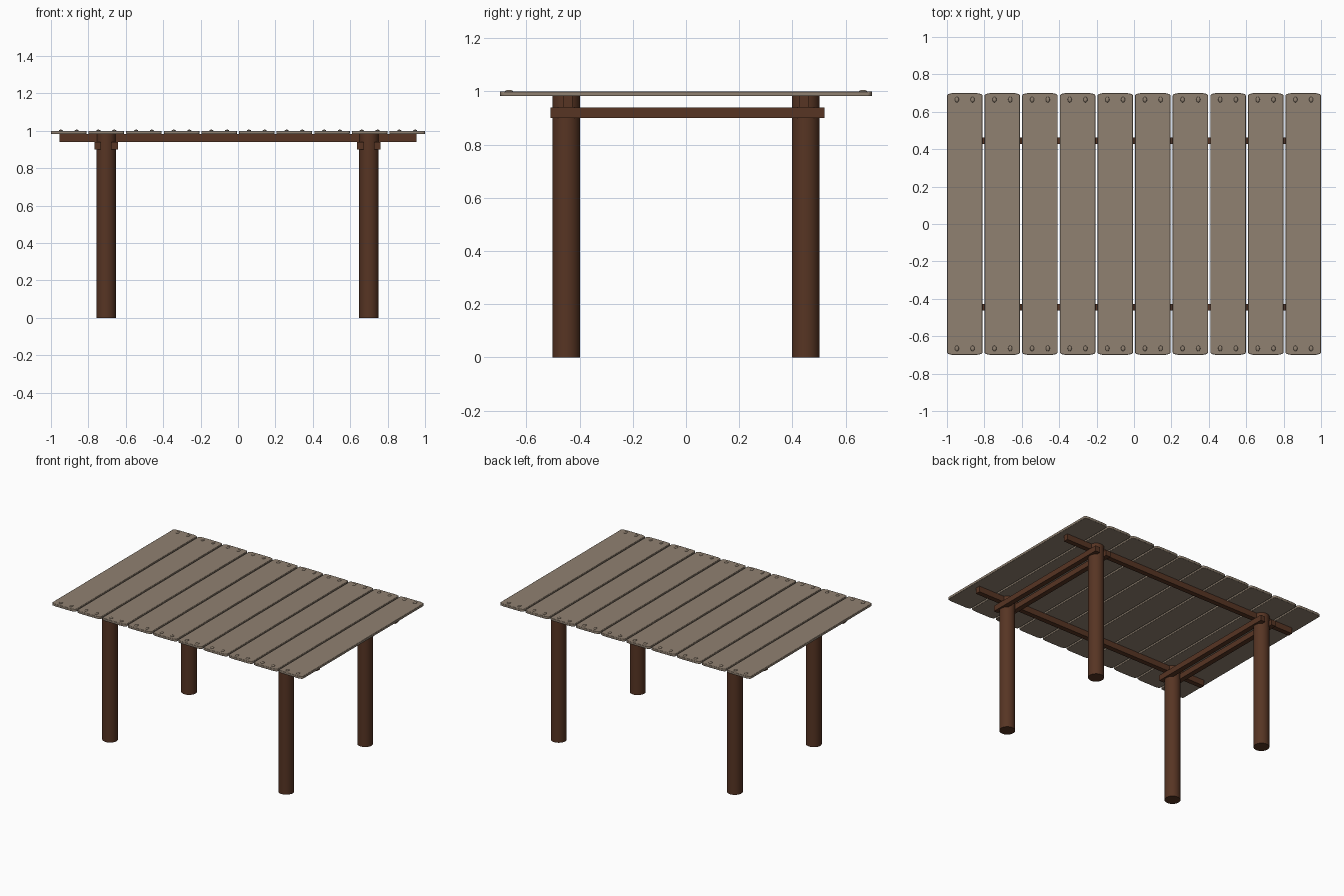
import bpy, bmesh
from math import radians

cube = bpy.data.objects.get("Cube")
if cube:
    bpy.data.objects.remove(cube, do_unlink=True)


def material(name, rgb):
    mat = bpy.data.materials.new(name)
    mat.use_nodes = True
    mat.diffuse_color = (*rgb, 1)
    mat.node_tree.nodes["Principled BSDF"].inputs["Base Color"].default_value = (*rgb, 1)
    return mat


TAN = material("weathered tan wood", (0.28, 0.22, 0.165))
BROWN = material("dark brown wood", (0.095, 0.035, 0.017))


def finish(obj, name, mat, smooth=False):
    obj.name = name
    obj.data.materials.append(mat)
    if smooth:
        bpy.ops.object.select_all(action="DESELECT")
        obj.select_set(True)
        bpy.context.view_layer.objects.active = obj
        bpy.ops.object.shade_smooth_by_angle(angle=radians(40))
    return obj


def beam(name, center, size):
    bpy.ops.mesh.primitive_cube_add(size=1, location=center)
    obj = bpy.context.object
    obj.scale = size
    bpy.ops.object.transform_apply(location=False, rotation=False, scale=True)
    return finish(obj, name, BROWN)


def plank(name, x):
    # Board outline with softly clipped ends, extruded upwards
    w, l = PLANK_W / 2, 0.7
    quarter = [(w, l - 0.012), (w - 0.006, l - 0.005), (w - 0.03, l)]
    right = [(px, -py) for px, py in reversed(quarter)] + quarter
    outline = right + [(-px, py) for px, py in reversed(right)]
    bm = bmesh.new()
    face = bm.faces.new([bm.verts.new((px, py, 0)) for px, py in outline])
    top = bmesh.ops.extrude_face_region(bm, geom=[face])["geom"]
    bmesh.ops.translate(bm, vec=(0, 0, 0.018),
                        verts=[v for v in top if isinstance(v, bmesh.types.BMVert)])
    bmesh.ops.recalc_face_normals(bm, faces=bm.faces)
    mesh = bpy.data.meshes.new(name)
    bm.to_mesh(mesh)
    bm.free()
    obj = bpy.data.objects.new(name, mesh)
    obj.location = (x, 0, 0.982)
    bpy.context.collection.objects.link(obj)
    bevel = obj.modifiers.new("soft edges", "BEVEL")
    bevel.width = 0.003
    bevel.segments = 2
    return finish(obj, name, TAN, smooth=True)


# Table top boards with domed pegs at both ends
PLANK_W = 0.19
PITCH = (2 - PLANK_W) / 9
for i in range(10):
    x = -1 + PLANK_W / 2 + i * PITCH
    plank(f"top_plank_{i + 1}", x)
    for dx in (-0.042, 0.042):
        for y in (-0.665, 0.665):
            bpy.ops.mesh.primitive_uv_sphere_add(
                segments=12, ring_count=6, location=(x + dx, y, 1))
            peg = bpy.context.object
            peg.scale = (0.011, 0.015, 0.006)
            finish(peg, "peg", TAN, smooth=True)

# Round legs
for side, x in (("right", -0.705), ("left", 0.7)):
    for end, y in (("front", -0.45), ("back", 0.45)):
        bpy.ops.mesh.primitive_cylinder_add(
            vertices=32, radius=0.052, depth=0.982, location=(x, y, 0.491))
        finish(bpy.context.object, f"{end}_{side}_leg", BROWN, smooth=True)
    # Paired cross rails clasping the legs
    for part, dx in (("outer", -0.045), ("inner", 0.045)):
        beam(f"{side}_{part}_cross_rail", (x + dx, 0.005, 0.92), (0.036, 1.03, 0.04))

# Long rails under the boards
for end, y in (("front", -0.445), ("back", 0.445)):
    beam(f"{end}_long_rail", (0, y, 0.961), (1.91, 0.036, 0.042))
